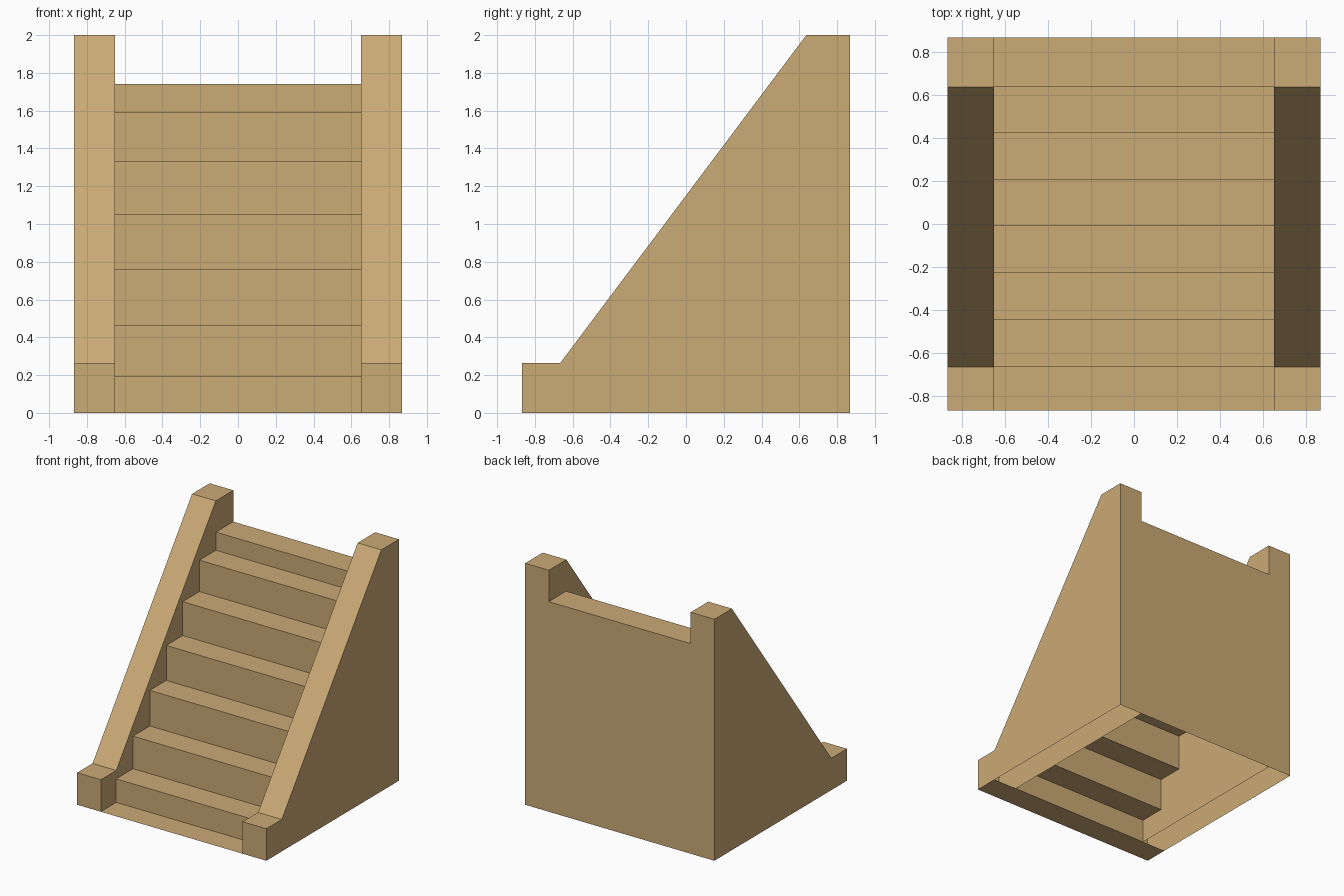
import bpy, bmesh

if "Cube" in bpy.data.objects:
    bpy.data.objects.remove(bpy.data.objects["Cube"])

wood = bpy.data.materials.new("tan wood")
wood.diffuse_color = (0.60, 0.405, 0.18, 1)
wood.use_nodes = True
wood.node_tree.nodes["Principled BSDF"].inputs["Base Color"].default_value = wood.diffuse_color

OUT, INN, H = 0.867, 0.65, 2.0


def finish(name, bm):
    me = bpy.data.meshes.new(name)
    bm.to_mesh(me)
    bm.free()
    me.materials.append(wood)
    ob = bpy.data.objects.new(name, me)
    bpy.context.collection.objects.link(ob)
    return ob


def strip(bm, pts, x0, x1):
    """Sweep an open (y, z) line from x0 to x1 as a sheet."""
    a = [bm.verts.new((x0, y, z)) for y, z in pts]
    b = [bm.verts.new((x1, y, z)) for y, z in pts]
    for i in range(len(pts) - 1):
        bm.faces.new((a[i], b[i], b[i + 1], a[i + 1]))
    return a, b


# Side walls: hollow underneath, closed only below the low front post
profile = [(-0.665, 0), (-OUT, 0), (-OUT, 0.265), (-0.665, 0.265),
           (0.637, H), (OUT, H), (OUT, 0)]
for side, x0, x1 in (("left", -OUT, -INN), ("right", INN, OUT)):
    bm = bmesh.new()
    a, b = strip(bm, profile, x0, x1)
    bm.faces.new(a)
    bm.faces.new(b[::-1])
    finish(side + "_side_wall", bm)

# Stairs: one folded sheet of treads and risers, then the back panel
ys = [-0.665, -0.445, -0.225, -0.01, 0.205, 0.425, 0.64]
zs = [0.195, 0.465, 0.76, 1.05, 1.33, 1.59, 1.74]
line = [(-OUT, 0), (ys[0], 0)]
for i, z in enumerate(zs):
    line += [(ys[i], z), (ys[i + 1] if i < 6 else OUT, z)]
line.append((OUT, 0))
bm = bmesh.new()
strip(bm, line, -INN, INN)
finish("stairs", bm)
